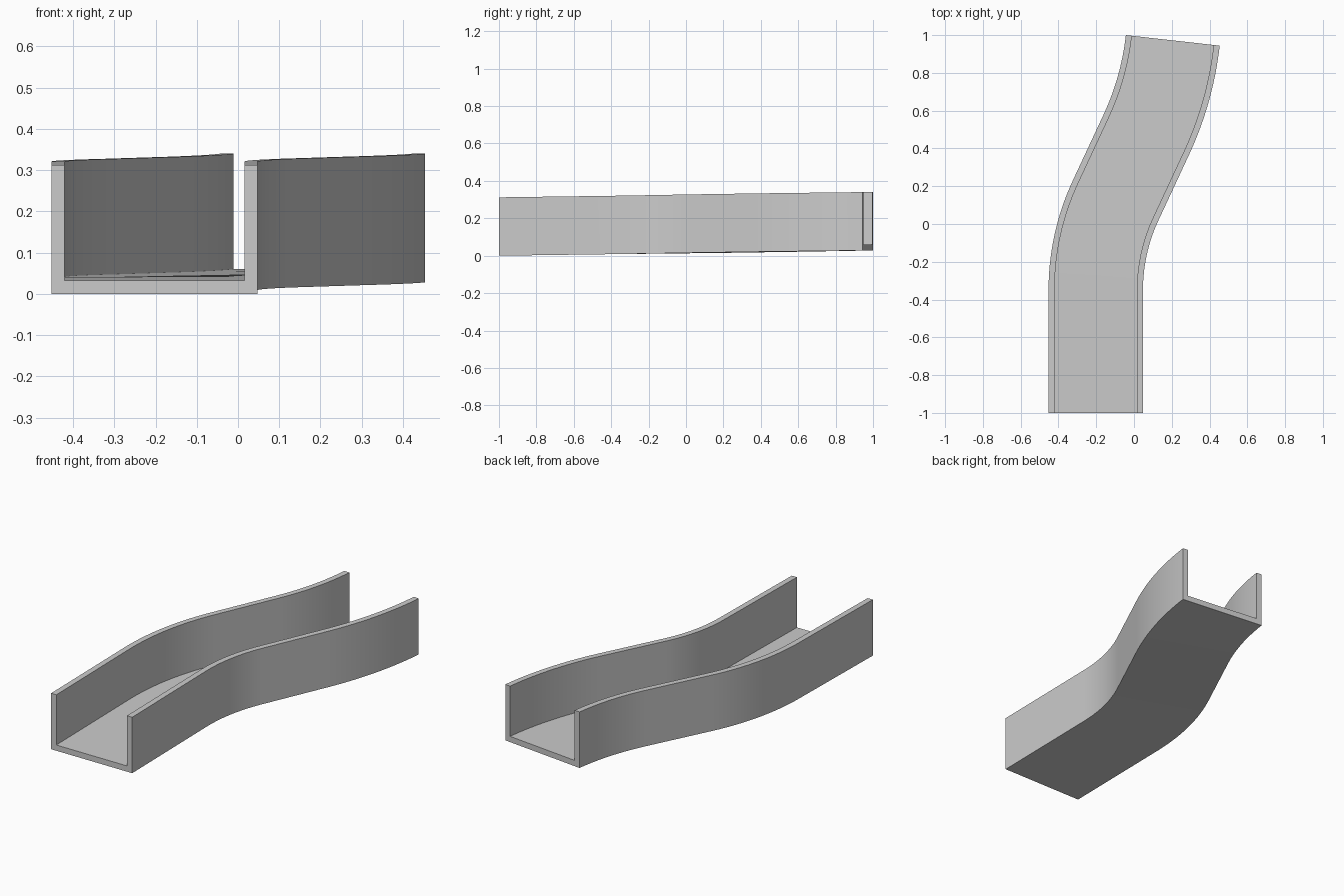
import bpy, bmesh, math

cube = bpy.data.objects.get("Cube")
if cube:
    bpy.data.objects.remove(cube, do_unlink=True)

# Plain grey material
grey = bpy.data.materials.new("plain_grey")
grey.use_nodes = True
colour = (0.6, 0.6, 0.6, 1)
grey.diffuse_color = colour
grey.node_tree.nodes["Principled BSDF"].inputs["Base Color"].default_value = colour

# Centre line: straight, right bend, straight, left bend (length, end heading, steps)
PEAK, END = math.radians(25), math.radians(6.4)
RISE = 0.028
segments = [(0.65, 0, 1), (0.49, PEAK, 16), (0.383, PEAK, 1), (0.522, END, 16)]
total = sum(s[0] for s in segments)
x, y, heading, run = -0.2025, -1.0, 0.0, 0.0
path = [(x, y, heading, run)]
for length, target, steps in segments:
    step, turn = length / steps, (target - heading) / steps
    for _ in range(steps):
        middle = heading + turn / 2
        x += step * math.sin(middle)
        y += step * math.cos(middle)
        heading += turn
        run += step
        path.append((x, y, heading, run))

# U-shaped cross-section: (sideways offset, height)
HALF, WALL, HEIGHT = 0.25, 0.032, 0.312
right = [(HALF, 0), (HALF, HEIGHT), (HALF - WALL, HEIGHT), (HALF - WALL, WALL)]
profile = right + [(-u, v) for u, v in reversed(right)]

# Sweep the section along the centre line
bm = bmesh.new()
rings = []
for x, y, heading, run in path:
    rings.append([bm.verts.new((x + u * math.cos(heading),
                                y - u * math.sin(heading),
                                v + RISE * run / total)) for u, v in profile])
n = len(profile)
for a, b in zip(rings, rings[1:]):
    for i in range(n):
        j = (i + 1) % n
        bm.faces.new((a[i], a[j], b[j], b[i]))

# End caps: two walls and the floor strip
for ring in (rings[0], rings[-1]):
    for ids in ((0, 1, 2, 3), (4, 5, 6, 7), (0, 3, 4, 7)):
        bm.faces.new([ring[i] for i in ids])
bmesh.ops.recalc_face_normals(bm, faces=bm.faces)

mesh = bpy.data.meshes.new("curved_channel")
bm.to_mesh(mesh)
bm.free()
mesh.materials.append(grey)
channel = bpy.data.objects.new("curved_channel", mesh)
bpy.context.collection.objects.link(channel)

# Smooth bends with crisp corners
bpy.ops.object.select_all(action='DESELECT')
channel.select_set(True)
bpy.context.view_layer.objects.active = channel
bpy.ops.object.shade_smooth_by_angle(angle=math.radians(30))
